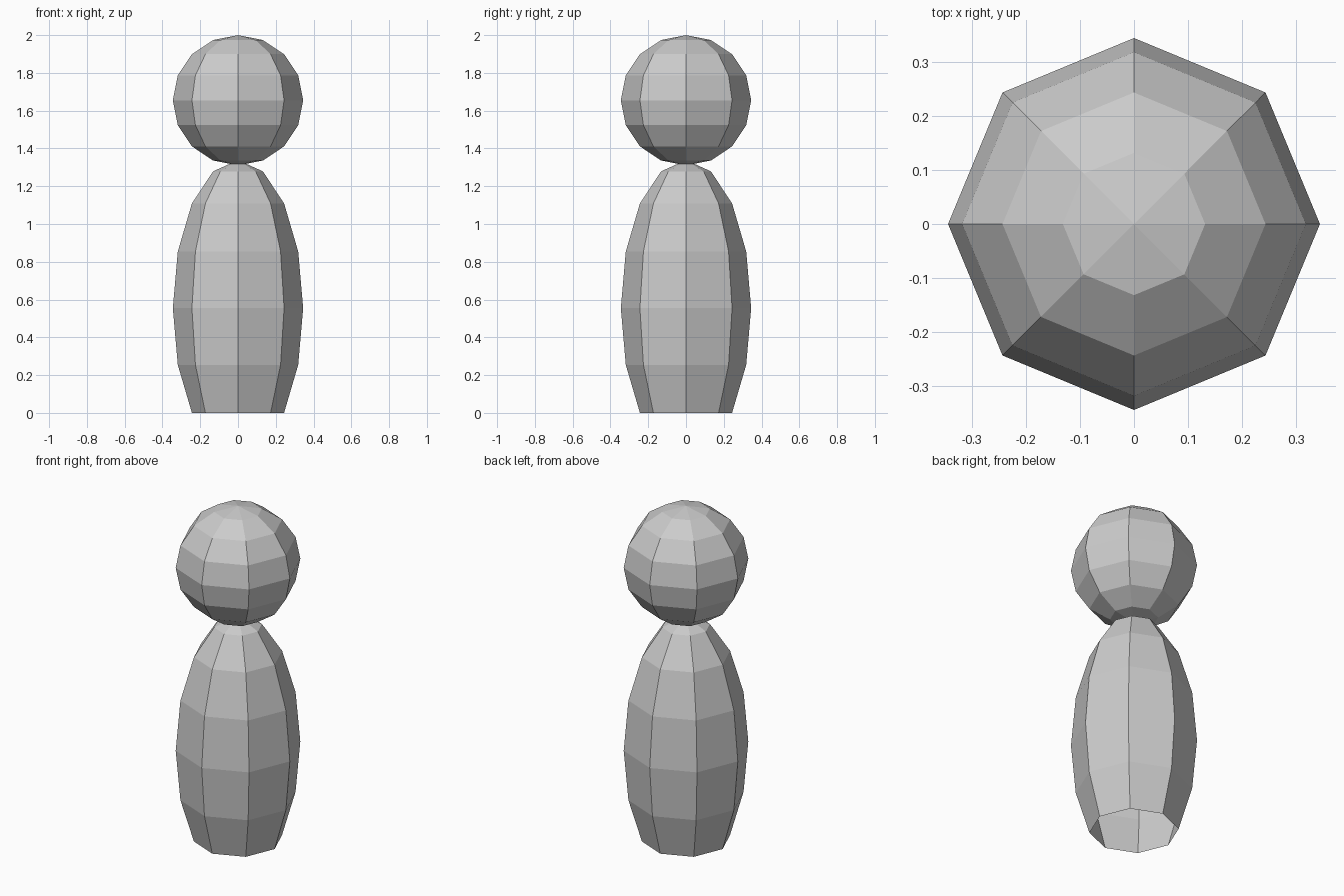
import bpy, bmesh
from mathutils import Matrix

if "Cube" in bpy.data.objects:
    bpy.data.objects.remove(bpy.data.objects["Cube"])

R = 0.345  # shared widest radius


def ball(name, height_radius, z, open_bottom=False):
    """Eight-sided low-poly ellipsoid, optionally cut open at its lower 45 degree ring."""
    bm = bmesh.new()
    bmesh.ops.create_uvsphere(bm, u_segments=8, v_segments=8, radius=1)
    if open_bottom:
        low = [v for v in bm.verts if v.co.z < -0.8]
        bmesh.ops.delete(bm, geom=low, context='VERTS')
    bm.transform(Matrix.Translation((0, 0, z)) @ Matrix.Diagonal((R, R, height_radius, 1)))
    mesh = bpy.data.meshes.new(name)
    bm.to_mesh(mesh)
    bm.free()
    obj = bpy.data.objects.new(name, mesh)
    bpy.context.collection.objects.link(obj)
    return obj


# Round head
ball("head", R, 2 - R)

# Tall body, hollow and open underneath, its open rim resting on the ground
BODY = 0.784
ball("body", BODY, BODY * 0.5 ** 0.5, open_bottom=True)
